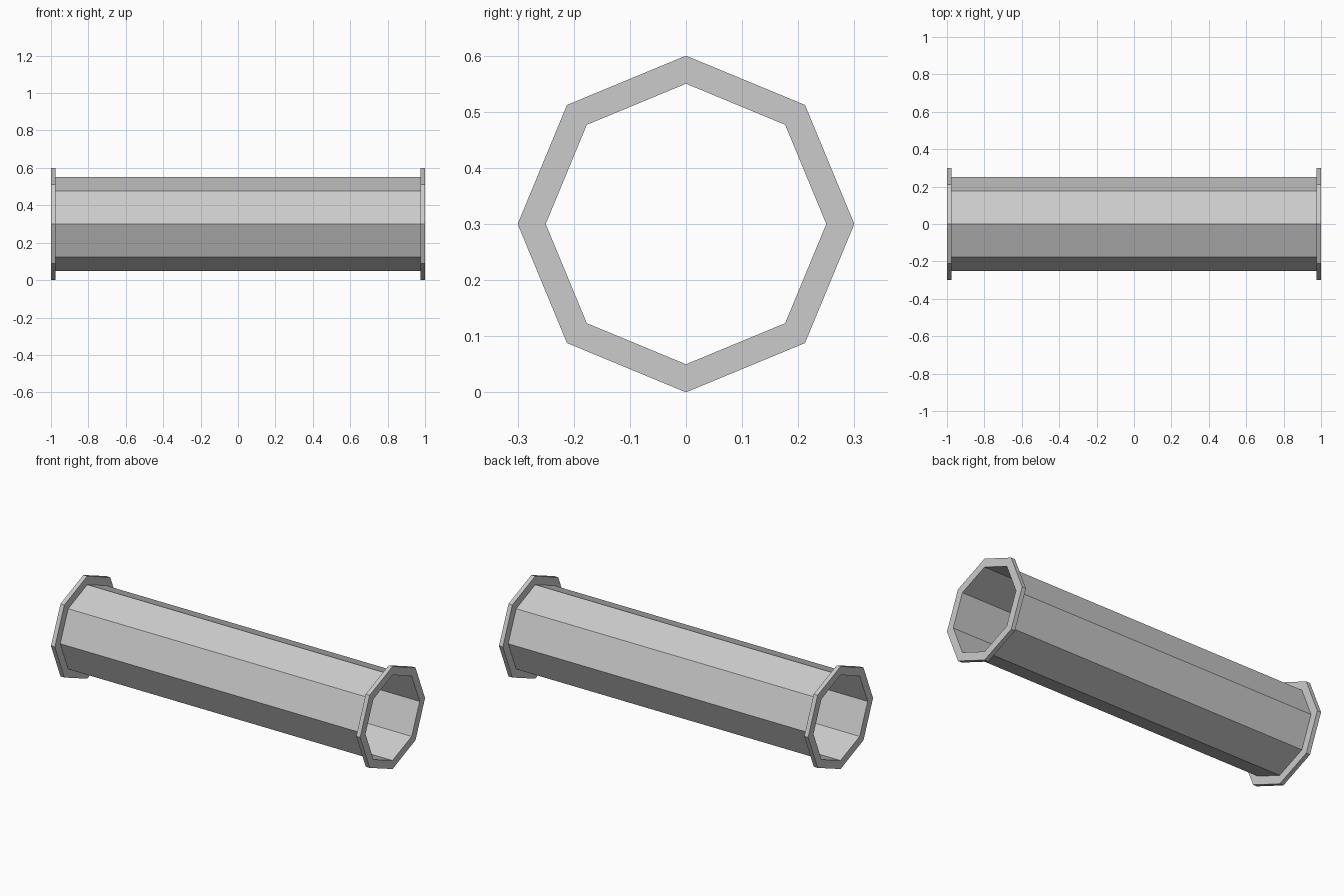
import bpy, bmesh
from math import cos, sin, pi

if "Cube" in bpy.data.objects:
    bpy.data.objects.remove(bpy.data.objects["Cube"])

SIDES, CENTRE_Z = 8, 0.3


def lathe_x(name, profile):
    """Sweep an (x, radius) profile around the pipe axis with flat facets."""
    bm = bmesh.new()
    rings = []
    for x, r in profile:
        rings.append([bm.verts.new((x, r * cos(2 * pi * i / SIDES),
                                    CENTRE_Z + r * sin(2 * pi * i / SIDES)))
                      for i in range(SIDES)])
    for a, b in zip(rings, rings[1:]):
        for i in range(SIDES):
            j = (i + 1) % SIDES
            bm.faces.new((a[i], b[i], b[j], a[j]))
    for f in bm.faces:
        f.normal_update()
    # the sweep runs +x with angle turning y to z, so flip to face outward
    sample = bm.faces[:] and next(iter(bm.faces))
    mid = len(profile) // 2 - 1
    sample = list(bm.faces)[mid * SIDES]
    c = sample.calc_center_median()
    if sample.normal.y * c.y + sample.normal.z * (c.z - CENTRE_Z) < 0:
        bmesh.ops.reverse_faces(bm, faces=bm.faces[:])
    mesh = bpy.data.meshes.new(name)
    bm.to_mesh(mesh)
    bm.free()
    obj = bpy.data.objects.new(name, mesh)
    bpy.context.collection.objects.link(obj)
    return obj


# Thin open pipe wall
lathe_x("pipe_wall", [(-1, 0.25), (1, 0.25)])

# Flange collar at each end, bore shared with the pipe wall
for name, x0, x1 in (("left_flange", -1, -0.975), ("right_flange", 0.975, 1)):
    lathe_x(name, [(x0, 0.25), (x0, 0.3), (x1, 0.3), (x1, 0.25)])
